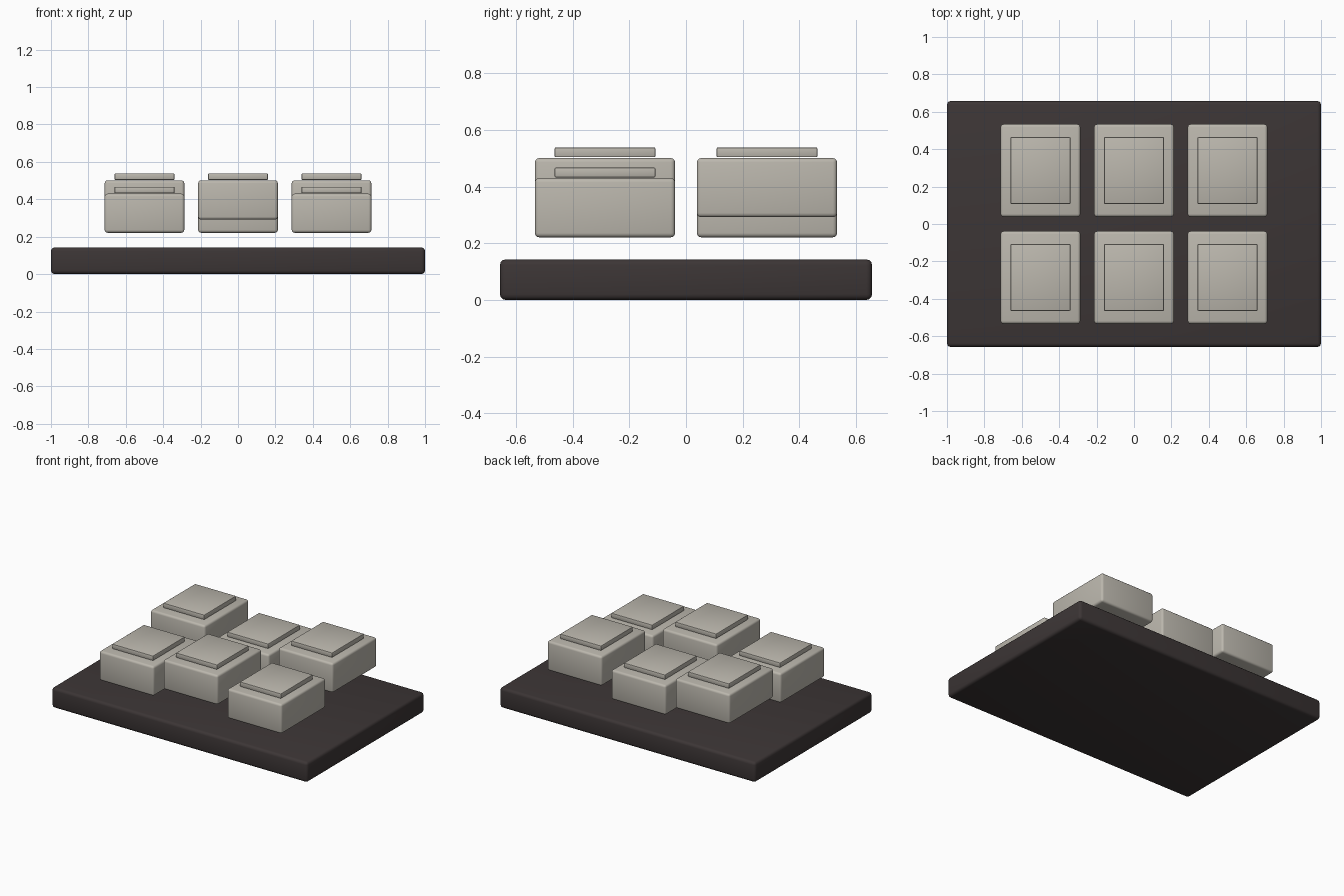
import bpy

if "Cube" in bpy.data.objects:
    bpy.data.objects.remove(bpy.data.objects["Cube"])


def material(name, rgb):
    m = bpy.data.materials.new(name)
    m.diffuse_color = (*rgb, 1)
    m.use_nodes = True
    m.node_tree.nodes["Principled BSDF"].inputs["Base Color"].default_value = m.diffuse_color
    return m


def rounded_box(name, centre, size, z0, z1, bevel, segments, mat):
    bpy.ops.mesh.primitive_cube_add(size=1, location=(*centre, (z0 + z1) / 2))
    ob = bpy.context.object
    ob.name = name
    ob.scale = (*size, z1 - z0)
    bpy.ops.object.transform_apply(location=False, rotation=False, scale=True)
    mod = ob.modifiers.new("rounded_edges", "BEVEL")
    mod.width, mod.segments = bevel, segments
    bpy.ops.object.modifier_apply(modifier=mod.name)
    bpy.ops.object.shade_smooth_by_angle(angle=0.6)
    ob.data.materials.append(mat)
    return ob


dark = material("dark_brown", (0.045, 0.036, 0.036))
stone = material("warm_grey", (0.50, 0.475, 0.42))

# Base slab
rounded_box("base_slab", (0, 0), (2.0, 1.314), 0, 0.143, 0.02, 3, dark)

# Floating keys in a checkerboard of two heights, each with a raised cap plate
for col in range(3):
    for row in range(2):
        x, y = (col - 1) * 0.5, (row - 0.5) * 0.572
        z = 0.221 + (0.071 if (col + row) % 2 else 0)
        rounded_box(f"key_{col}_{row}", (x, y), (0.426, 0.495), z, z + 0.209, 0.015, 3, stone)
        rounded_box(f"key_cap_{col}_{row}", (x, y), (0.32, 0.356), z + 0.212, z + 0.246, 0.004, 2, stone)
